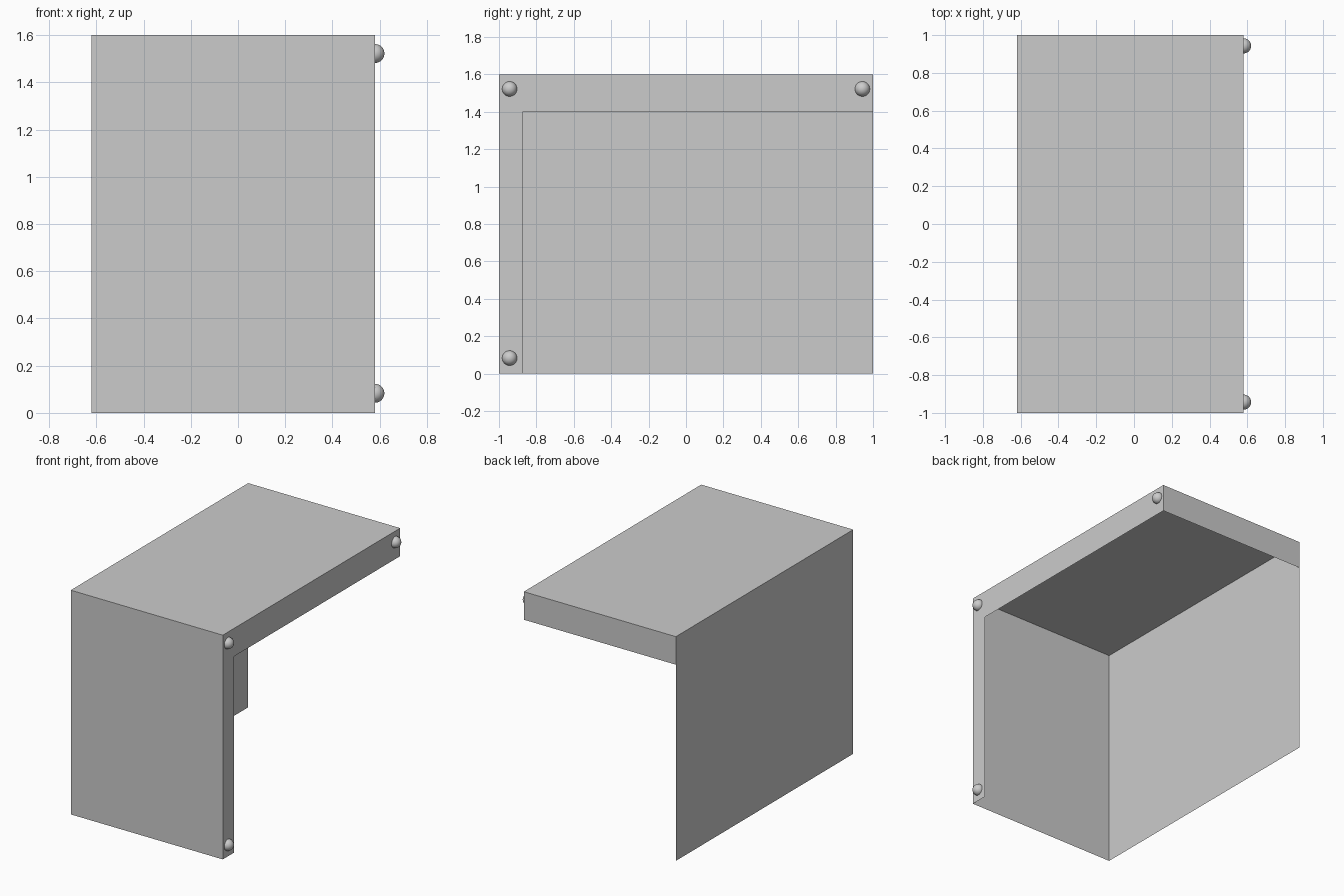
import bpy, math

if "Cube" in bpy.data.objects:
    bpy.data.objects.remove(bpy.data.objects["Cube"])

X0, X1 = -0.62, 0.58      # left wall, open right side
Y, H = 1.0, 1.6           # half depth, height
LIP_Z, LIP_Y = 1.4, -0.875  # inner edges of the folded lips


def sheet(name, corners):
    """Single thin sheet, corners counter-clockwise seen from outside."""
    mesh = bpy.data.meshes.new(name)
    mesh.from_pydata(corners, [], [range(len(corners))])
    obj = bpy.data.objects.new(name, mesh)
    bpy.context.collection.objects.link(obj)
    return obj


# Main sheet-metal panels
sheet("top_panel", [(X0, -Y, H), (X1, -Y, H), (X1, Y, H), (X0, Y, H)])
sheet("front_panel", [(X0, -Y, 0), (X1, -Y, 0), (X1, -Y, H), (X0, -Y, H)])
sheet("left_panel", [(X0, Y, 0), (X0, -Y, 0), (X0, -Y, H), (X0, Y, H)])

# Folded lips: along the back edge, and L-shaped around the open right side
sheet("back_lip", [(X1, Y, LIP_Z), (X0, Y, LIP_Z), (X0, Y, H), (X1, Y, H)])
lip = [(-Y, 0), (LIP_Y, 0), (LIP_Y, LIP_Z), (Y, LIP_Z), (Y, H), (-Y, H)]
sheet("right_lip", [(X1, y, z) for y, z in lip])

# Round studs half sunk into the right lip
studs = {"lower_front": (-0.943, 0.083),
         "upper_front": (-0.943, 1.522),
         "upper_back": (0.943, 1.522)}
for place, (y, z) in studs.items():
    bpy.ops.mesh.primitive_uv_sphere_add(segments=32, ring_count=16, radius=0.04,
                                         location=(X1, y, z),
                                         rotation=(0, math.pi / 2, 0))
    bpy.context.object.name = place + "_stud"
    bpy.ops.object.shade_smooth()
